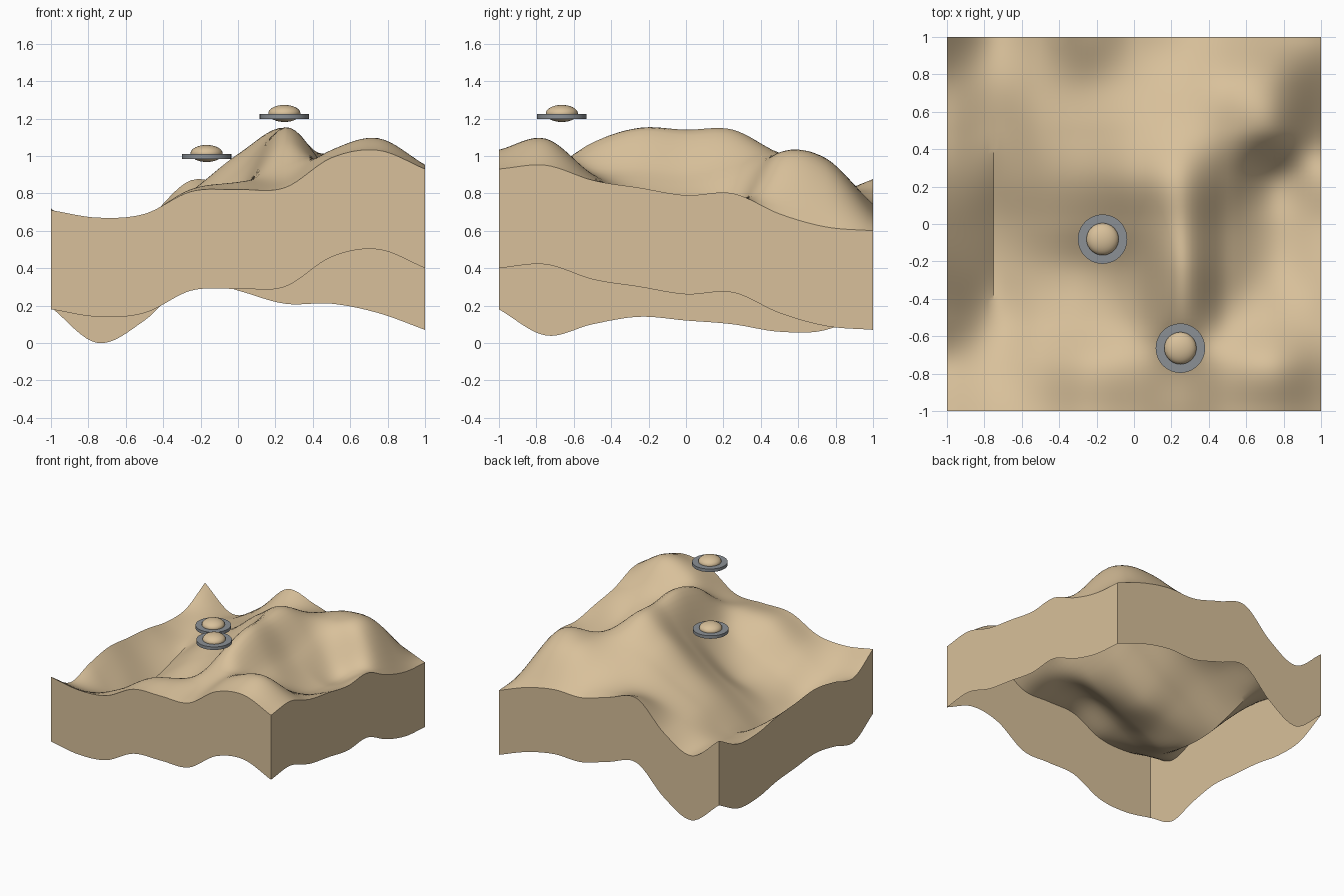
import bpy, bmesh, math
from mathutils import Vector

cube = bpy.data.objects.get("Cube")
if cube:
    bpy.data.objects.remove(cube, do_unlink=True)


def material(name, rgb):
    mat = bpy.data.materials.new(name)
    mat.use_nodes = True
    mat.diffuse_color = (*rgb, 1)
    mat.node_tree.nodes["Principled BSDF"].inputs["Base Color"].default_value = (*rgb, 1)
    return mat


SAND = material("sand", (0.69, 0.53, 0.325))
METAL = material("grey metal", (0.26, 0.28, 0.30))

# Terrain heights in hundredths, front row first, left column at x = -1
HEIGHTS = [
    [71, 67, 69, 81, 82, 83, 99, 103, 93],
    [57, 55, 66, 81, 86, 90, 103, 109, 95],
    [63, 44, 53, 64, 79, 107, 92, 90, 87],
    [67, 39, 50, 59, 80, 115, 91, 77, 83],
    [65, 39, 57, 71, 91, 114, 89, 73, 79],
    [63, 45, 65, 81, 101, 114, 94, 73, 80],
    [59, 52, 67, 79, 93, 101, 101, 99, 69],
    [60, 56, 66, 77, 84, 90, 98, 94, 62],
    [72, 53, 65, 87, 81, 74, 74, 69, 60],
]
CELLS = 64
SKIRT = 0.53
CREASE = 31  # valleys bent more than this get a sharp floor


def spline(values, t):
    """Smooth curve through evenly spaced values, t from 0 to 1."""
    last = len(values) - 1
    i = min(int(t * last), last - 1)
    f = t * last - i
    b, c = values[i], values[i + 1]
    a = values[i - 1] if i else 2 * b - c
    d = values[i + 2] if i + 2 <= last else 2 * c - b
    if b < min(a, c) and a + c - 2 * b > CREASE:
        a = 2 * b - c
    if c < min(b, d) and b + d - 2 * c > CREASE:
        d = 2 * c - b
    return b + f / 2 * (c - a + f * (2 * a - 5 * b + 4 * c - d + f * (3 * (b - c) + d - a)))


def height(u, v):
    return spline([spline(row, u) for row in HEIGHTS], v) / 100


def finish(name, bm, mat, smooth_angle=35):
    mesh = bpy.data.meshes.new(name)
    bm.to_mesh(mesh)
    bm.free()
    mesh.materials.append(mat)
    obj = bpy.data.objects.new(name, mesh)
    bpy.context.collection.objects.link(obj)
    bpy.ops.object.select_all(action="DESELECT")
    obj.select_set(True)
    bpy.context.view_layer.objects.active = obj
    bpy.ops.object.shade_smooth_by_angle(angle=math.radians(smooth_angle))
    return obj


# Rolling ground with an open-bottomed skirt that follows its border
bm = bmesh.new()
bmesh.ops.create_grid(bm, x_segments=CELLS, y_segments=CELLS, size=1)
for v in bm.verts:
    v.co.z = height((v.co.x + 1) / 2, (v.co.y + 1) / 2)
border = [e for e in bm.edges if e.is_boundary]
walls = bmesh.ops.extrude_edge_only(bm, edges=border)["geom"]
lower = [g for g in walls if isinstance(g, bmesh.types.BMVert)]
bmesh.ops.translate(bm, verts=lower, vec=(0, 0, -SKIRT))
bm.normal_update()
for f in bm.faces:
    c = f.calc_center_median()
    outward = Vector((c.x, c.y, 0)) if abs(f.normal.z) < 0.01 else Vector((0, 0, 1))
    if f.normal.dot(outward) < 0:
        f.normal_flip()
finish("terrain", bm, SAND)


# Hovering discs: a flat metal ring around a squashed dome
def saucer(label, x, y, z):
    bm = bmesh.new()
    bmesh.ops.create_cone(bm, cap_ends=True, segments=48, radius1=0.132,
                          radius2=0.132, depth=0.025)
    bmesh.ops.translate(bm, verts=bm.verts, vec=(x, y, z))
    finish(label + "_saucer_rim", bm, METAL)
    bm = bmesh.new()
    bmesh.ops.create_uvsphere(bm, u_segments=32, v_segments=16, radius=0.086)
    bmesh.ops.scale(bm, verts=bm.verts, vec=(1, 1, 0.53))
    bmesh.ops.translate(bm, verts=bm.verts, vec=(x, y, z + 0.016))
    finish(label + "_saucer_dome", bm, SAND)


saucer("front", 0.248, -0.664, 1.211)
saucer("middle", -0.168, -0.081, 0.997)
